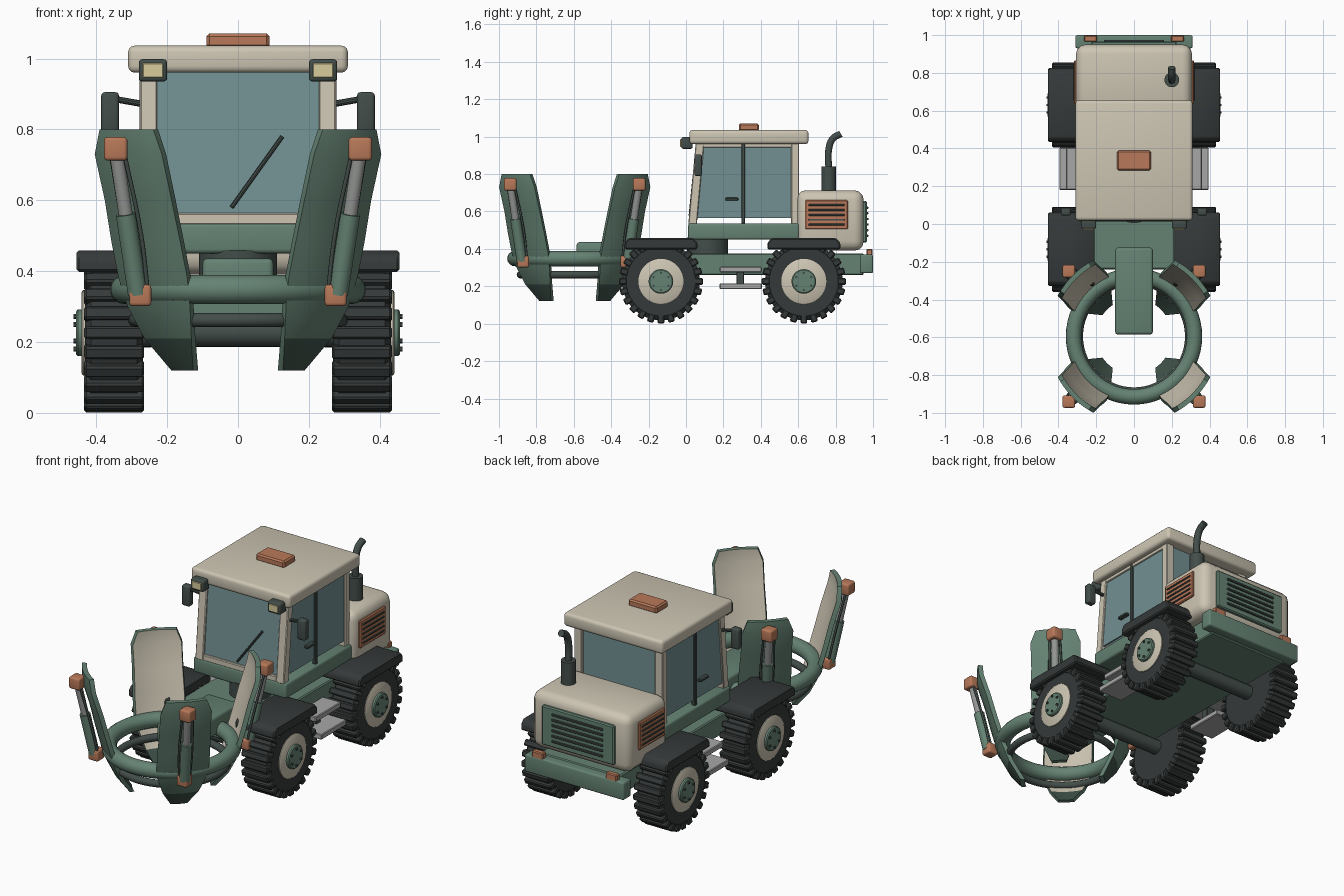
import bpy, bmesh, math
from mathutils import Vector, Matrix

if "Cube" in bpy.data.objects:
    bpy.data.objects.remove(bpy.data.objects["Cube"])

COL = dict(green=(.13, .225, .172), cream=(.61, .56, .45), tyre=(.036, .041, .041), glass=(.17, .28, .29),
           orange=(.48, .19, .1), step=(.38, .39, .38), dark=(.055, .075, .068), lamp=(.68, .6, .33),
           tip=(.05, .085, .066), rod=(.3, .31, .3))
MAT = {}
for k, c in COL.items():
    MAT[k] = bpy.data.materials.new(k)
    MAT[k].diffuse_color = (*c, 1)


def finish(name, bm, mats, mirror=False, bevel=0, angle=35):
    bmesh.ops.recalc_face_normals(bm, faces=bm.faces)
    if bevel:
        bmesh.ops.bevel(bm, geom=bm.edges[:], offset=bevel, segments=3 if bevel > .008 else 1,
                        profile=.5, affect='EDGES', clamp_overlap=True)
    me = bpy.data.meshes.new(name)
    bm.to_mesh(me)
    bm.free()
    for m in mats.split():
        me.materials.append(MAT[m])
    me.shade_smooth()
    me.set_sharp_from_angle(angle=math.radians(angle))
    ob = bpy.data.objects.new(name, me)
    bpy.context.collection.objects.link(ob)
    if mirror:
        ob.modifiers.new("mirror", 'MIRROR').use_mirror_merge = False
    return ob


def cube(bm, x, y, z, M=Matrix()):
    c = Vector((sum(x) / 2, sum(y) / 2, sum(z) / 2))
    s = Matrix.Diagonal((x[1] - x[0], y[1] - y[0], z[1] - z[0], 1))
    bmesh.ops.create_cube(bm, size=1, matrix=M @ Matrix.Translation(c) @ s)


def box(name, x, y, z, mat, bevel=.006, mirror=False):
    bm = bmesh.new()
    cube(bm, x, y, z)
    return finish(name, bm, mat, mirror, bevel)


def prism(name, pts, x, mat, bevel=0, mirror=False):
    # side-view (y, z) outline extruded along x
    bm = bmesh.new()
    f = bm.faces.new([bm.verts.new((x[0], p, q)) for p, q in pts])
    r = bmesh.ops.extrude_face_region(bm, geom=[f])
    bmesh.ops.translate(bm, verts=[v for v in r['geom'] if isinstance(v, bmesh.types.BMVert)],
                        vec=(x[1] - x[0], 0, 0))
    return finish(name, bm, mat, mirror, bevel)


def lathe(name, pts, y, z, mat, mirror=True, seg=40):
    # (x, radius) outline spun around an axle along x
    bm = bmesh.new()
    vs = [bm.verts.new((px, y, z + r)) for px, r in pts]
    es = [bm.edges.new(e) for e in zip(vs, vs[1:])]
    bmesh.ops.spin(bm, geom=vs + es, cent=(0, y, z), axis=(1, 0, 0), angle=2 * math.pi, steps=seg)
    bmesh.ops.remove_doubles(bm, verts=bm.verts, dist=1e-5)
    return finish(name, bm, mat, mirror)


def rod(name, a, b, r, mat, mirror=False, seg=20):
    a, b = Vector(a), Vector(b)
    bm = bmesh.new()
    M = Matrix.Translation((a + b) / 2) @ (b - a).to_track_quat('Z', 'Y').to_matrix().to_4x4()
    bmesh.ops.create_cone(bm, cap_ends=True, segments=seg, radius1=r, radius2=r, depth=(b - a).length, matrix=M)
    return finish(name, bm, mat, mirror)


def pipe(name, pts, r, mat):
    cu = bpy.data.curves.new(name, 'CURVE')
    cu.dimensions, cu.bevel_depth, cu.use_fill_caps, cu.bevel_resolution = '3D', r, True, 3
    cu.resolution_u = 6
    s = cu.splines.new('BEZIER')
    s.bezier_points.add(len(pts) - 1)
    for p, co in zip(s.bezier_points, pts):
        p.co = co
        p.handle_left_type = p.handle_right_type = 'AUTO'
    cu.materials.append(MAT[mat])
    bpy.context.collection.objects.link(bpy.data.objects.new(name, cu))


def torus(name, R, r, z, mat):
    bpy.ops.mesh.primitive_torus_add(major_radius=R, minor_radius=r, major_segments=56, minor_segments=16,
                                     location=(0, CY, z))
    ob = bpy.context.object
    ob.name = name
    ob.data.materials.append(MAT[mat])
    ob.data.shade_smooth()


# chassis, rear bumper, steps
box("chassis", (-.25, .25), (-.24, .95), (.26, .375), 'green')
box("rear_bumper", (-.31, .31), (.93, 1.0), (.27, .37), 'green', .01)
box("bumper_light", (.195, .265), (.965, .998), (.345, .4), 'orange', .005, True)
box("upper_step", (.24, .36), (.18, .405), (.275, .305), 'step', .004, True)
box("lower_step", (.24, .395), (.18, .405), (.185, .215), 'step', .004, True)
box("step_bracket", (.25, .3), (.27, .31), (.2, .29), 'dark', .003, True)

# wheels and fenders
ZW = .226
for tag, y in (("front", -.134), ("rear", .63)):
    lathe(tag + "_tyre", [(.268, 0), (.268, .185), (.285, .208), (.415, .208), (.432, .185), (.432, .118), (.42, 0)],
          y, ZW, 'tyre')
    bm = bmesh.new()
    for i in range(24):
        M = Matrix.Translation((0, y, ZW)) @ Matrix.Rotation(i * math.tau / 24, 4, 'X')
        cube(bm, (.265, .434), (-.018, .018), (.18, .225), M)
    finish(tag + "_tyre_lugs", bm, 'tyre', True, .006)
    lathe(tag + "_rim", [(.42, .121), (.437, .121), (.441, .115), (.441, 0)], y, ZW, 'cream')
    lathe(tag + "_hub", [(.435, .066), (.452, .066), (.457, .06), (.457, 0)], y, ZW, 'green', seg=28)
    for i in range(6):
        a = i * math.tau / 6
        p, q = y + .046 * math.sin(a), ZW + .046 * math.cos(a)
        rod(tag + "_wheel_bolt", (.45, p, q), (.464, p, q), .007, 'dark', True, 6)
    rod(tag + "_axle", (-.3, y, ZW), (.3, y, ZW), .04, 'dark')
    prism(tag + "_fender", [(y - .195, .398), (y - .195, .432), (y - .172, .458), (y + .172, .458),
                            (y + .195, .432), (y + .195, .398)], (.21, .456), 'tyre', .007, True)

# turret and cab
rod("turret", (0, .115, .37), (0, .115, .46), .11, 'dark', seg=32)
box("cab_base", (-.29, .29), (.012, .605), (.45, .536), 'green', .012)
prism("front_pillar", [(.012, .53), (.058, .53), (.098, .97), (.052, .97)], (.228, .277), 'cream', .004, True)
box("rear_pillar", (.228, .277), (.562, .605), (.53, .97), 'cream', .004, True)
box("front_sill", (-.23, .23), (.015, .055), (.53, .564), 'cream', .004)
box("rear_sill", (-.23, .23), (.565, .6), (.53, .564), 'cream', .004)
prism("windscreen", [(.028, .562), (.04, .562), (.074, .965), (.062, .965)], (-.23, .23), 'glass')
box("rear_window", (-.23, .23), (.578, .59), (.56, .965), 'glass', 0)
prism("side_window", [(.055, .565), (.09, .945), (.565, .945), (.565, .565)], (.258, .268), 'glass', 0, True)
box("top_rail", (.245, .275), (.08, .57), (.942, .97), 'cream', .003, True)
box("door_bar", (.255, .278), (.296, .316), (.535, .965), 'dark', .003, True)
box("door_handle", (.265, .292), (.21, .28), (.658, .674), 'dark', .004, True)
box("roof", (-.31, .31), (.018, .655), (.96, 1.036), 'cream', .018)
box("beacon", (-.089, .089), (.283, .39), (1.03, 1.07), 'orange', .008)
rod("wiper", (-.018, .02, .58), (.125, .04, .78), .006, 'dark', seg=8)

# work lights and mirrors
box("work_light", (.2, .28), (-.025, .035), (.935, .998), 'dark', .01, True)
box("work_light_lens", (.211, .269), (-.031, -.02), (.946, .987), 'lamp', .002, True)
box("mirror", (.336, .386), (.045, .085), (.79, .905), 'dark', .01, True)
rod("mirror_arm", (.26, .075, .87), (.345, .065, .885), .009, 'dark', True, 10)

# engine hood, grilles, exhaust
box("hood", (-.307, .307), (.59, .95), (.39, .713), 'cream', .05)
box("rear_grille", (-.225, .225), (.94, .967), (.433, .655), 'green', .006)
for i in range(6):
    z = .47 + i * .03
    box("rear_grille_slat", (-.16, .16), (.96, .975), (z - .006, z + .006), 'dark', .002)
box("side_vent", (.295, .318), (.637, .866), (.505, .66), 'orange', .005, True)
for i in range(5):
    z = .53 + i * .026
    box("side_vent_slat", (.31, .323), (.655, .848), (z - .005, z + .005), 'dark', .002, True)
rod("exhaust_muffler", (.2, .763, .68), (.2, .763, .84), .039, 'dark', seg=28)
pipe("exhaust_pipe", [(.2, .763, .83), (.2, .763, .93), (.2, .785, .99), (.2, .828, 1.015)], .019, 'dark')

# grapple arm and rings
CY = -.595
box("grapple_arm", (-.1, .1), (-.585, -.125), (.33, .436), 'green', .015)
torus("grapple_ring", .32, .041, .348, 'green')
torus("inner_ring", .29, .02, .262, 'dark')

# four curved petals: (height, outer radius, half angle), inner skin cream
ROWS = [(.12, .227, 11), (.21, .295, 18.5), (.3, .34, 21.5), (.38, .366, 22), (.48, .392, 20.5),
        (.6, .42, 18.5), (.73, .458, 17), (.8, .458, 13.5)]
for k in range(4):
    d = math.radians(45 + 90 * k)
    bm = bmesh.new()
    N, skins = 8, []
    for off in (0, .026):
        skins.append([[bm.verts.new(((r - off) * math.cos(t), CY + (r - off) * math.sin(t), z))
                       for t in (d + math.radians(h) * (2 * j / N - 1) for j in range(N + 1))] for z, r, h in ROWS])
    out, inn = skins
    for i in range(len(ROWS) - 1):
        for j in range(N):
            for s, g in ((out, 0), (inn, 1)):
                f = bm.faces.new((s[i][j], s[i][j + 1], s[i + 1][j + 1], s[i + 1][j]))
                f.material_index = 2 if i == 0 else g
        for j in (0, N):
            bm.faces.new((out[i][j], inn[i][j], inn[i + 1][j], out[i + 1][j]))
    for i in (0, -1):
        for j in range(N):
            bm.faces.new((out[i][j], out[i][j + 1], inn[i][j + 1], inn[i][j]))
    finish("grapple_petal", bm, 'green cream tip', angle=30)

    # piston on the outside of each petal
    def at(r, z, t=0):
        return Vector((r * math.cos(d) - t * math.sin(d), CY + r * math.sin(d) + t * math.cos(d), z))
    lo, hi = at(.4, .335), at(.488, .745)
    mid = lo.lerp(hi, .55)
    rod("piston_barrel", lo, mid, .028, 'green')
    rod("piston_rod", mid, hi, .02, 'rod')
    for nm, p, s in (("piston_top_mount", hi, .033), ("piston_foot_mount", at(.39, .332), .031)):
        box(nm, (p.x - s, p.x + s), (p.y - s, p.y + s), (p.z - s, p.z + s), 'orange', .01)
    for t in (-.034, .034):
        pipe("piston_hose", [at(.385, .33, t * .8), at(.42, .5, t), at(.48, .73, t * .8)], .006, 'dark')

for m in bpy.data.materials:
    if m.users and not m.is_grease_pencil:
        m.use_nodes = True
        m.node_tree.nodes["Principled BSDF"].inputs["Base Color"].default_value = m.diffuse_color
